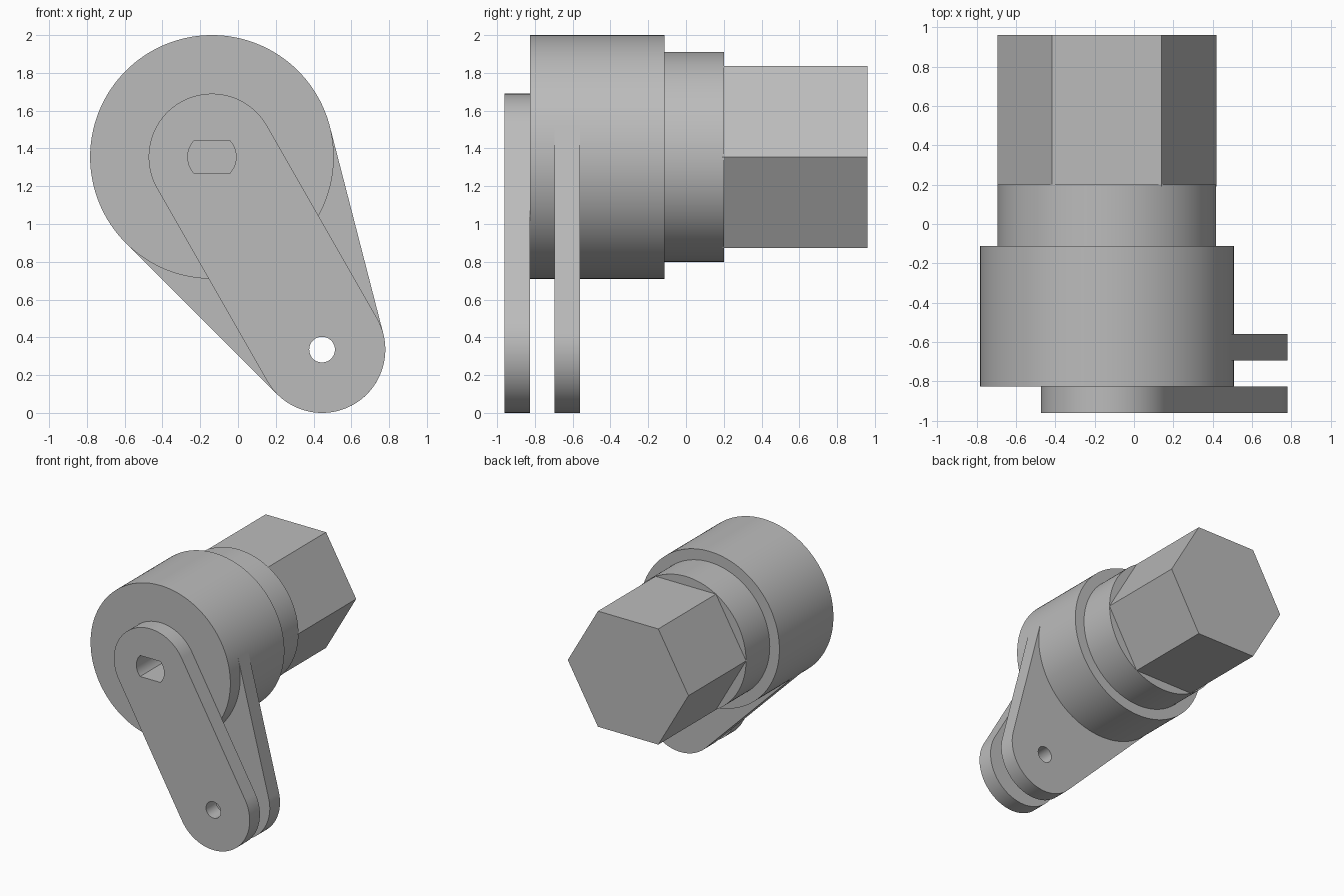
import bpy, bmesh
from math import atan2, acos, asin, cos, sin, hypot, pi

if "Cube" in bpy.data.objects:
    bpy.data.objects.remove(bpy.data.objects["Cube"], do_unlink=True)

grey = bpy.data.materials.new("plain grey")
grey.use_nodes = True
grey.diffuse_color = (0.5, 0.5, 0.5, 1)
grey.node_tree.nodes["Principled BSDF"].inputs["Base Color"].default_value = (0.5, 0.5, 0.5, 1)

HUB = (-0.138, 1.355)      # main axis in x, z
PIN = (0.445, 0.335)       # axis at the arm tip
DRUM_R, ARM_R = 0.645, 0.335


def arc(centre, radius, start, end, steps):
    return [(centre[0] + radius * cos(start + (end - start) * i / steps),
             centre[1] + radius * sin(start + (end - start) * i / steps))
            for i in range(steps + 1)]


def circle(centre, radius, sides=128):
    return arc(centre, radius, 0, 2 * pi, sides)[:-1]


def prism(name, outline, front, back):
    """Extrude an x, z outline along y."""
    bm = bmesh.new()
    face = bm.faces.new([bm.verts.new((x, front, z)) for x, z in outline])
    ext = bmesh.ops.extrude_face_region(bm, geom=[face])
    verts = [g for g in ext["geom"] if isinstance(g, bmesh.types.BMVert)]
    bmesh.ops.translate(bm, verts=verts, vec=(0, back - front, 0))
    bmesh.ops.recalc_face_normals(bm, faces=bm.faces)
    mesh = bpy.data.meshes.new(name)
    bm.to_mesh(mesh)
    bm.free()
    mesh.materials.append(grey)
    obj = bpy.data.objects.new(name, mesh)
    bpy.context.collection.objects.link(obj)
    return obj


def activate(obj):
    bpy.ops.object.select_all(action="DESELECT")
    obj.select_set(True)
    bpy.context.view_layer.objects.active = obj


def cut(obj, cutter):
    mod = obj.modifiers.new("cut", "BOOLEAN")
    mod.operation = "DIFFERENCE"
    mod.solver = "EXACT"
    mod.object = cutter
    activate(obj)
    bpy.ops.object.modifier_apply(modifier=mod.name)


# Arm outlines: tangent lines join the hub circle to the tip circle
dx, dz = PIN[0] - HUB[0], PIN[1] - HUB[1]
aim = atan2(dz, dx)
spread = acos((DRUM_R - ARM_R) / hypot(dx, dz))
tip = arc(PIN, ARM_R, aim - pi / 2, aim + pi / 2, 64)
root = arc(HUB, ARM_R, aim + pi / 2, aim + 3 * pi / 2, 64)
wide_tip = arc(PIN, ARM_R, aim - spread, aim + spread, 64)
tangents = [arc(HUB, DRUM_R, aim + s * spread, 0, 1)[0] for s in (1, -1)]

# Solid parts
front_arm = prism("front_arm", tip + root, -0.96, -0.825)
rear_arm = prism("rear_arm", wide_tip + [tangents[0], HUB, tangents[1]], -0.695, -0.56)
drum = prism("drum", circle(HUB, DRUM_R), -0.825, -0.113)
collar = prism("collar", circle(HUB, 0.556), -0.15, 0.2)
hex_shank = prism("hex_shank", circle(HUB, 0.557, 6), 0.19, 0.96)

# Double-flat shaft socket and pin holes
half = asin(0.0875 / 0.128)
slot = arc(HUB, 0.128, -half, half, 16) + arc(HUB, 0.128, pi - half, pi + half, 16)
socket_cutter = prism("socket_cutter", slot, -1.1, -0.3)
pin_cutter = prism("pin_cutter", circle(PIN, 0.068, 48), -1.1, -0.4)
for obj, cutter in ((front_arm, socket_cutter), (drum, socket_cutter),
                    (rear_arm, socket_cutter), (front_arm, pin_cutter),
                    (rear_arm, pin_cutter)):
    cut(obj, cutter)
for cutter in (socket_cutter, pin_cutter):
    bpy.data.objects.remove(cutter, do_unlink=True)

# Smooth the round walls, keep rims and flats crisp
for obj in (front_arm, rear_arm, drum, collar, hex_shank):
    activate(obj)
    bpy.ops.object.shade_smooth_by_angle(angle=pi / 6)
